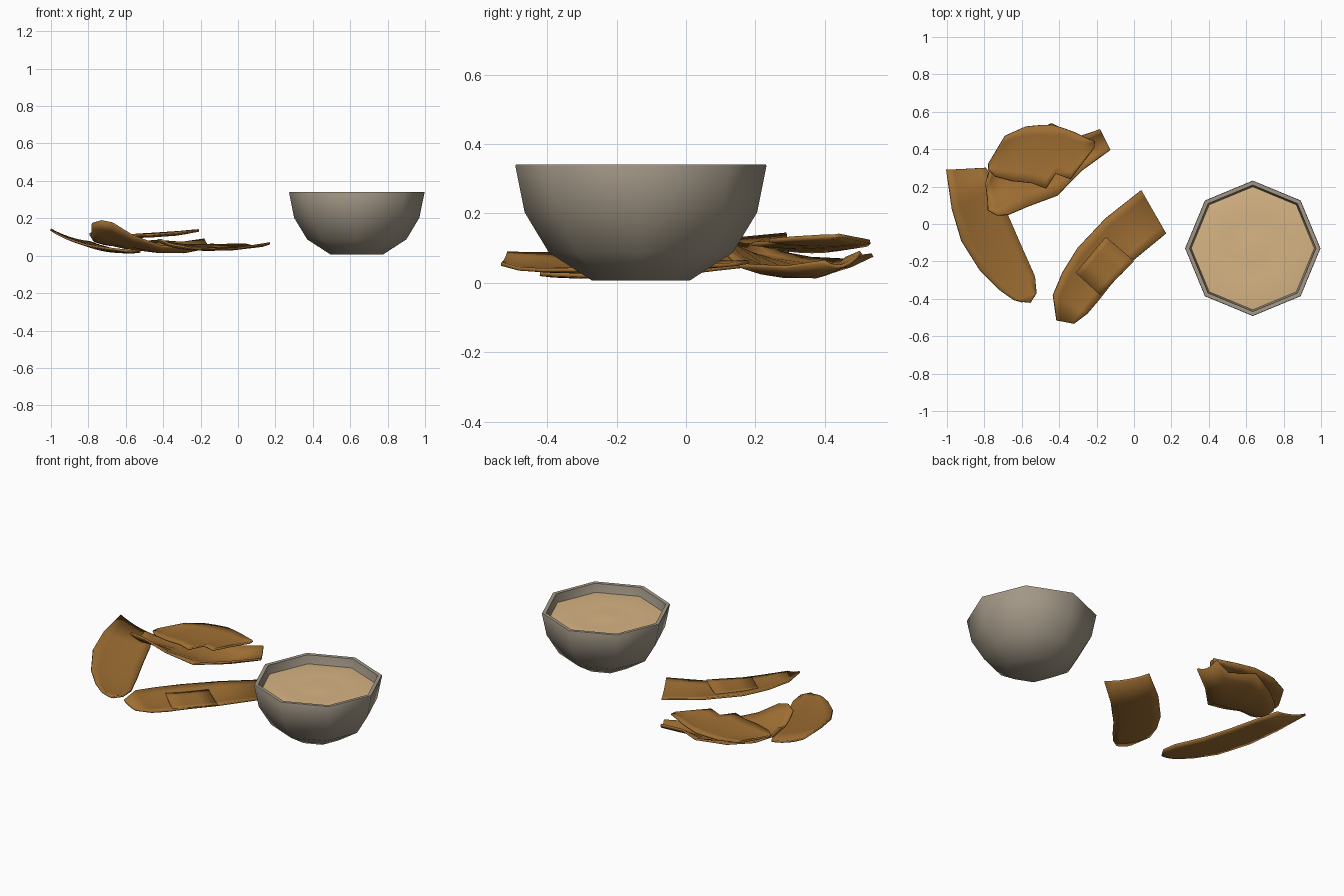
import bpy, math

if "Cube" in bpy.data.objects:
    bpy.data.objects.remove(bpy.data.objects["Cube"])

def material(name, rgb):
    m = bpy.data.materials.new(name)
    m.diffuse_color = (*rgb, 1)
    m.use_nodes = True
    m.node_tree.nodes["Principled BSDF"].inputs["Base Color"].default_value = m.diffuse_color
    return m

CHIP = material("fried_brown", (0.34, 0.155, 0.032))
CLAY = material("stone_grey", (0.36, 0.31, 0.24))
DIP = material("creamy_dip", (0.68, 0.46, 0.23))

def make(name, verts, faces, mat, angle):
    me = bpy.data.meshes.new(name)
    me.from_pydata(verts, [], faces)
    me.materials.append(mat)
    ob = bpy.data.objects.new(name, me)
    bpy.context.collection.objects.link(ob)
    bpy.ops.object.select_all(action='DESELECT')
    ob.select_set(True)
    bpy.context.view_layer.objects.active = ob
    bpy.ops.object.shade_smooth_by_angle(angle=math.radians(angle))
    return ob

# ---- eight-sided bowl and its dip ----
CX, CY, N = 0.635, -0.13, 8

def lathe(name, profile, mat, cap_start=False, cap_end=False):
    verts = [(CX + r * math.cos(2 * math.pi * i / N),
              CY + r * math.sin(2 * math.pi * i / N), z)
             for r, z in profile for i in range(N)]
    faces = []
    for k in range(len(profile) - 1):
        for i in range(N):
            j = (i + 1) % N
            faces.append((k * N + i, k * N + j, (k + 1) * N + j, (k + 1) * N + i))
    if cap_start:
        faces.append(tuple(range(N))[::-1])
    if cap_end:
        b = (len(profile) - 1) * N
        faces.append(tuple(b + i for i in range(N)))
    return make(name, verts, faces, mat, 50)

lathe("bowl", [(0.14, 0.006), (0.265, 0.087), (0.335, 0.203), (0.362, 0.337),
               (0.36, 0.341), (0.338, 0.34), (0.315, 0.21), (0.245, 0.105),
               (0.13, 0.03)], CLAY, True, True)
lathe("dip", [(0.333, 0.288), (0.26, 0.296), (0.17, 0.290), (0.07, 0.296)],
      DIP, cap_end=True)

# ---- curled chips: strips between two edges, sagging in the middle ----
def chip(name, rows, sag, thick=0.011, cols=6):
    verts, faces = [], []
    for a, b in rows:
        for c in range(cols + 1):
            t = c / cols
            p = [a[i] + (b[i] - a[i]) * t for i in range(3)]
            width = math.hypot(a[0] - b[0], a[1] - b[1])
            p[2] -= sag * 4 * t * (1 - t) * min(1, width / 0.2)
            verts.append(tuple(p))
    w = cols + 1
    for r in range(len(rows) - 1):
        for c in range(cols):
            v = r * w + c
            faces.append((v, v + w, v + w + 1, v + 1))
    # keep the top surface facing up
    a, b, c = (verts[i] for i in (w * 2, w * 3, w * 3 + 1))
    up = (b[0] - a[0]) * (c[1] - a[1]) - (b[1] - a[1]) * (c[0] - a[0])
    if up < 0:
        faces = [f[::-1] for f in faces]
    ob = make(name, verts, faces, CHIP, 40)
    s = ob.modifiers.new("thickness", 'SOLIDIFY')
    s.thickness = thick
    s.offset = -1
    return ob

chip("left_chip", [
    ((-1.0, .29, .145), (-.79, .30, .078)), ((-.97, .08, .125), (-.735, .2, .058)),
    ((-.92, -.09, .10), (-.67, .04, .04)), ((-.82, -.25, .065), (-.60, -.12, .025)),
    ((-.72, -.35, .048), (-.53, -.28, .026)), ((-.64, -.405, .038), (-.522, -.37, .03)),
    ((-.60, -.415, .034), (-.555, -.42, .032))], 0.012)

chip("front_chip", [
    ((.04, .18, .066), (.17, -.05, .072)), ((-.15, .03, .062), (0, -.19, .045)),
    ((-.30, -.13, .064), (-.12, -.32, .042)), ((-.38, -.26, .074), (-.19, -.41, .042)),
    ((-.43, -.38, .088), (-.25, -.48, .046)), ((-.41, -.515, .09), (-.32, -.532, .06))], 0.014)

chip("lower_chip", [
    ((-.78, .08, .175), (-.785, .22, .125)), ((-.73, .052, .19), (-.77, .28, .09)),
    ((-.67, .055, .178), (-.72, .36, .075)), ((-.56, .10, .11), (-.60, .46, .07)),
    ((-.41, .155, .055), (-.44, .535, .085)), ((-.28, .29, .05), (-.30, .46, .075)),
    ((-.13, .40, .066), (-.18, .50, .092))], 0.045)

chip("upper_chip", [
    ((-.78, .29, .108), (-.775, .32, .108)), ((-.74, .255, .108), (-.69, .47, .108)),
    ((-.65, .23, .112), (-.58, .52, .115)), ((-.55, .22, .116), (-.51, .527, .12)),
    ((-.47, .19, .118), (-.44, .53, .124)), ((-.42, .27, .122), (-.38, .512, .128)),
    ((-.34, .24, .128), (-.32, .49, .132)), ((-.29, .31, .134), (-.27, .465, .137)),
    ((-.215, .41, .14), (-.21, .44, .142))], 0.012)

# thin flake lying on the front chip
chip("front_chip_flake", [
    ((-.15, -.07, .0495), (0, -.198, .047)), ((-.204, -.133, .0495), (-.06, -.26, .046)),
    ((-.257, -.197, .051), (-.12, -.32, .0445)), ((-.31, -.26, .056), (-.18, -.38, .044))],
    0.005, thick=0.006)
